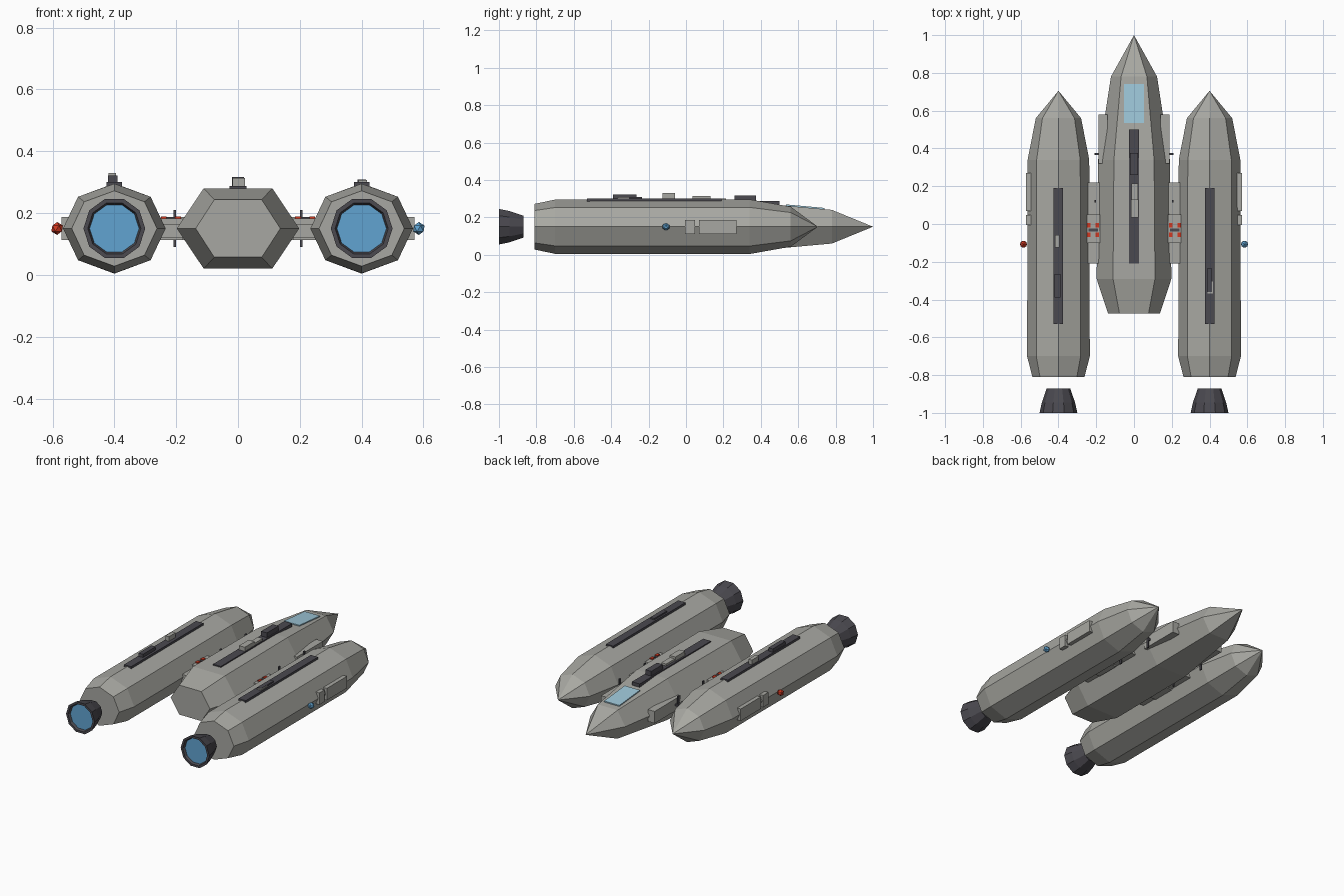
import bpy, bmesh, math
from mathutils import Vector

cube = bpy.data.objects.get("Cube")
if cube:
    bpy.data.objects.remove(cube, do_unlink=True)


def material(name, rgb):
    m = bpy.data.materials.new(name)
    m.use_nodes = True
    m.diffuse_color = (*rgb, 1)
    m.node_tree.nodes["Principled BSDF"].inputs["Base Color"].default_value = (*rgb, 1)
    return m


HULL = material("warm grey hull", (0.39, 0.39, 0.36))
DARK = material("dark metal", (0.07, 0.067, 0.08))
GLOW = material("engine blue", (0.12, 0.37, 0.64))
GLASS = material("pale blue glass", (0.34, 0.57, 0.69))
RED = material("red lamp", (0.65, 0.04, 0.015))
MID = 0.15


def finish(name, bm, *mats):
    bmesh.ops.recalc_face_normals(bm, faces=bm.faces[:])
    mesh = bpy.data.meshes.new(name)
    bm.to_mesh(mesh)
    bm.free()
    for m in mats:
        mesh.materials.append(m)
    ob = bpy.data.objects.new(name, mesh)
    bpy.context.collection.objects.link(ob)
    return ob


def loft(name, x, section, stations, *mats, cap_material=0):
    """Skin a section along y; each station is (y, scale x, scale z)."""
    bm = bmesh.new()
    rings = []
    for y, sx, sz in stations:
        if sx == 0:
            rings.append([bm.verts.new((x, y, MID))])
        else:
            rings.append([bm.verts.new((x + a * sx, y, MID + b * sz)) for a, b in section])
    n = len(section)
    for r, s in zip(rings, rings[1:]):
        for i in range(n):
            j = (i + 1) % n
            bm.faces.new([r[i], r[j], s[0]] if len(s) == 1 else [r[i], r[j], s[j], s[i]])
    bm.faces.new(rings[0]).material_index = cap_material
    if len(rings[-1]) > 1:
        bm.faces.new(rings[-1])
    return finish(name, bm, *mats)


def box(name, x, y, z, mat):
    """Box from (low, high) ranges on each axis."""
    bm = bmesh.new()
    bmesh.ops.create_cube(bm, size=1)
    for v in bm.verts:
        v.co = Vector([r[0] if c < 0 else r[1] for c, r in zip(v.co, (x, y, z))])
    return finish(name, bm, mat)


def around(x, half):
    return (x - half, x + half)


def ngon(n):
    return [(math.cos(math.tau * i / n), math.sin(math.tau * i / n)) for i in range(n)]


# Central hull
hexagon = [(1, 0), (0.56, 1), (-0.56, 1), (-1, 0), (-0.56, -1), (0.56, -1)]
loft("central_hull", 0, hexagon,
     [(-0.475, 0.137, 0.093), (-0.29, 0.198, 0.13), (0.34, 0.19, 0.13),
      (0.78, 0.122, 0.09), (1, 0, 0)], HULL)
box("central_spine", around(0, 0.027), (-0.21, 0.5), (0.26, 0.287), DARK)
box("spine_dark_unit", around(0, 0.02), (0.26, 0.375), (0.28, 0.317), DARK)
box("spine_tall_unit", around(0.005, 0.017), (0.13, 0.215), (0.28, 0.3), HULL)
box("spine_light_unit", around(0.003, 0.02), (0.035, 0.13), (0.28, 0.313), HULL)

# Cockpit window, lying on the sloping nose
window = box("cockpit_window", around(0, 0.053), (0.535, 0.74), (0.26, 0.269), GLASS)
for v in window.data.vertices:
    v.co.z -= (v.co.y - 0.535) * 0.09

for side, word in ((-1, "right"), (1, "left")):
    cx = 0.4 * side

    def sided(a, b):
        return tuple(sorted((a * side, b * side)))

    # Side pod with its engine bell
    loft(word + "_pod", cx, ngon(8),
         [(-0.81, 0.138, 0.122), (-0.7, 0.166, 0.145), (0.34, 0.163, 0.146),
          (0.56, 0.12, 0.107), (0.705, 0, 0)], HULL)
    loft(word + "_engine_bell", cx, ngon(10),
         [(-0.985, 0.08, 0.08), (-1, 0.086, 0.086), (-1, 0.1, 0.1),
          (-0.945, 0.088, 0.088), (-0.87, 0.062, 0.062)], DARK, GLOW, cap_material=1)
    box(word + "_pod_spine", around(cx, 0.025), (-0.53, 0.19), (0.28, 0.3), DARK)

    # Outer hatches and navigation lamp
    for part, ys in (("small_hatch", (-0.005, 0.047)), ("large_hatch", (0.07, 0.27))):
        box(word + "_" + part, sided(0.54, 0.571), ys, (0.112, 0.187), HULL)
    bm = bmesh.new()
    bmesh.ops.create_icosphere(bm, subdivisions=1, radius=0.021)
    bmesh.ops.translate(bm, verts=bm.verts[:], vec=(0.585 * side, -0.107, MID))
    finish(word + "_lamp", bm, RED if side < 0 else GLOW)

    # Connecting arm, coupling and its four red markers
    box(word + "_arm", sided(0.17, 0.255), (-0.21, 0.22), (0.12, 0.165), HULL)
    box(word + "_coupling", sided(0.18, 0.25), (-0.1, 0.05), (0.112, 0.182), HULL)
    box(word + "_coupling_band", sided(0.19, 0.24), (-0.04, -0.024), (0.18, 0.187), DARK)
    for x in (0.194, 0.24):
        for y in (-0.006, -0.058):
            box(word + "_marker", sided(x - 0.009, x + 0.009), around(y, 0.012),
                (0.18, 0.188), RED)

    # Inner hull hatch and thin masts
    box(word + "_hull_hatch", sided(0.14, 0.187), (0.32, 0.58), (0.112, 0.187), HULL)
    for y in (0.12, 0.37):
        box(word + "_mast", around(0.204 * side, 0.004), around(y, 0.006), (0.09, 0.21), DARK)
    box(word + "_mast_foot", sided(0.17, 0.204), around(0.37, 0.006), (0.145, 0.157), DARK)

# Equipment on the pod spines
box("right_dark_unit", around(-0.405, 0.015), (-0.39, -0.265), (0.29, 0.321), DARK)
box("right_light_unit", around(-0.407, 0.012), (-0.125, -0.058), (0.29, 0.329), HULL)
box("left_dark_unit", around(0.4, 0.014), (-0.36, -0.235), (0.29, 0.309), DARK)
box("left_light_unit", around(0.404, 0.014), (-0.367, -0.305), (0.29, 0.307), HULL)
